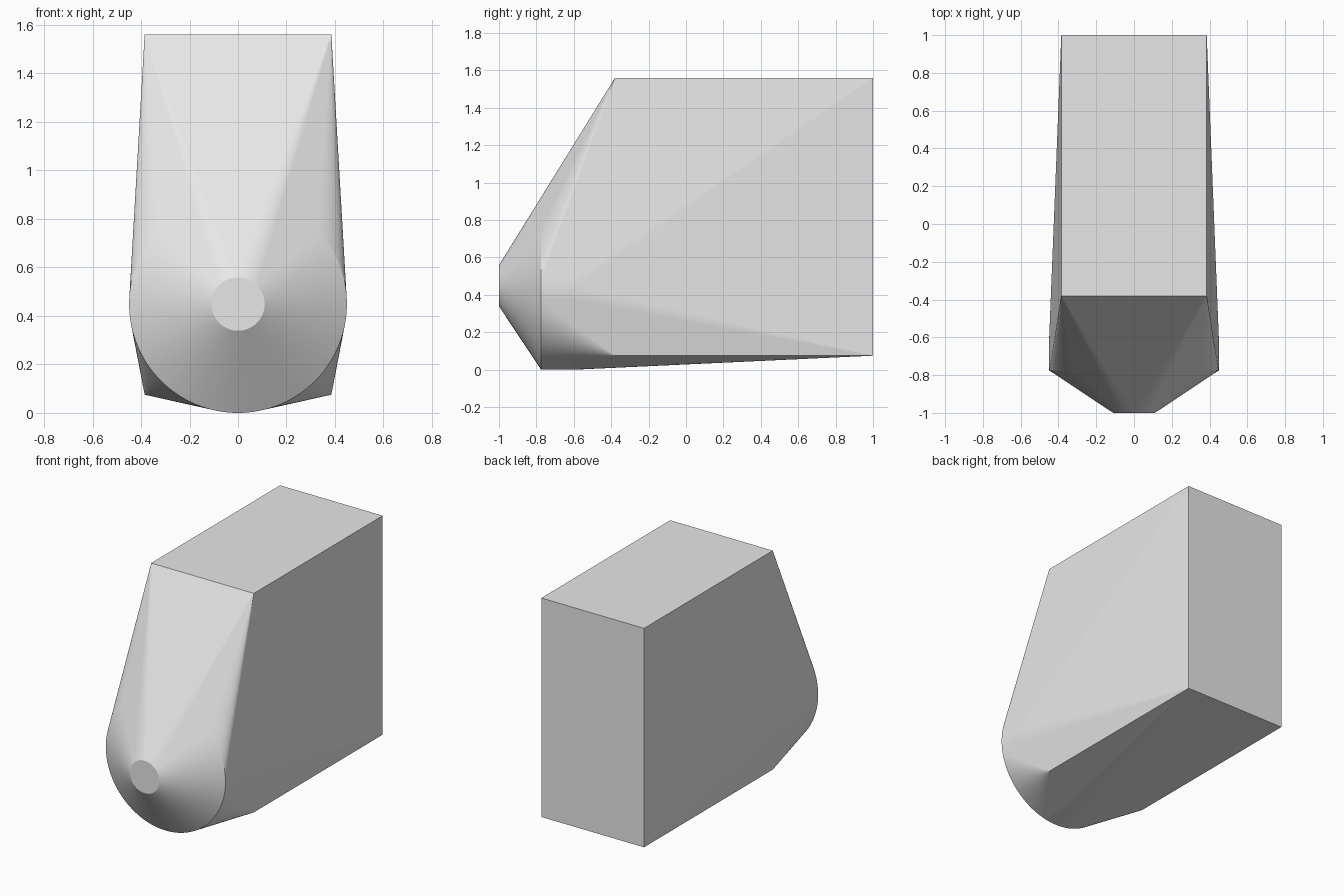
import bpy, bmesh
from math import sin, cos, tau

cube = bpy.data.objects.get("Cube")
if cube:
    bpy.data.objects.remove(cube, do_unlink=True)

# Single grey finish
grey = bpy.data.materials.new("light grey")
grey.use_nodes = True
colour = (0.8, 0.8, 0.8, 1)
grey.diffuse_color = colour
grey.node_tree.nodes["Principled BSDF"].inputs["Base Color"].default_value = colour

NOSE_Z = 0.449
SEGMENTS = 128


def ring(bm, y, radius):
    """Circle of points facing along y, centred on the nose axis."""
    for i in range(SEGMENTS):
        a = tau * i / SEGMENTS
        bm.verts.new((radius * cos(a), y, NOSE_Z + radius * sin(a)))


bm = bmesh.new()

# Rectangular rear block
for x in (-0.385, 0.385):
    for y in (-0.38, 1.0):
        for z in (0.075, 1.56):
            bm.verts.new((x, y, z))

# Tapered round nose with a short collar behind it
ring(bm, -1.0, 0.11)
ring(bm, -0.775, 0.449)
ring(bm, -0.6, 0.449)

# Stretch one skin over the block and the nose
hull = bmesh.ops.convex_hull(bm, input=bm.verts)
inside = {g for g in hull["geom_interior"] + hull["geom_unused"]
          if isinstance(g, bmesh.types.BMVert)}
bmesh.ops.delete(bm, geom=list(inside), context="VERTS")
bmesh.ops.dissolve_limit(bm, angle_limit=0.001, verts=bm.verts, edges=bm.edges)
bmesh.ops.recalc_face_normals(bm, faces=bm.faces)

mesh = bpy.data.meshes.new("tapered_housing")
bm.to_mesh(mesh)
bm.free()
mesh.materials.append(grey)
housing = bpy.data.objects.new("tapered_housing", mesh)
bpy.context.collection.objects.link(housing)
